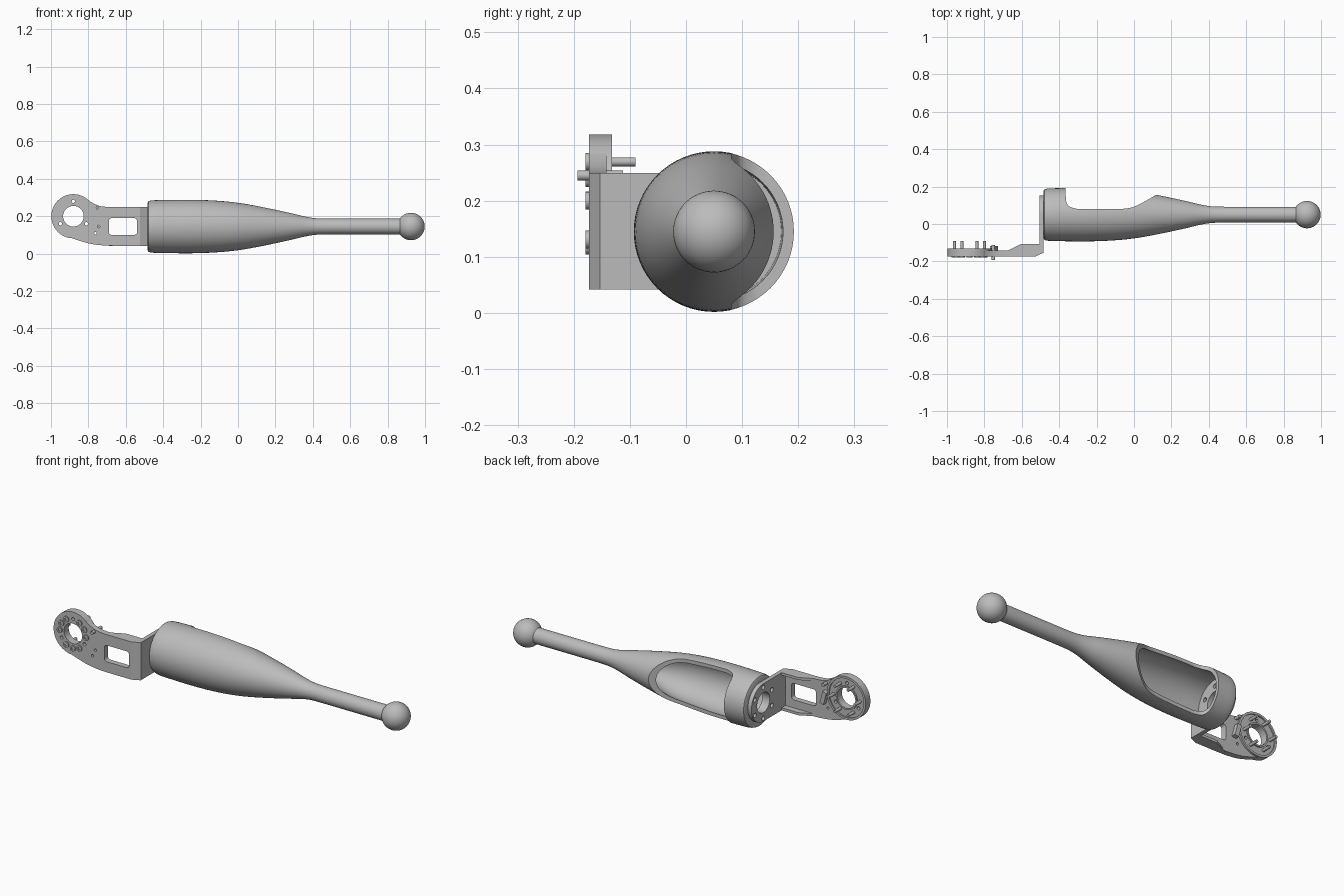
import bpy, bmesh, math
from mathutils import Vector

cube = bpy.data.objects.get("Cube")
if cube:
    bpy.data.objects.remove(cube, do_unlink=True)

grey = bpy.data.materials.new("mid grey")
grey.use_nodes = True
grey.diffuse_color = (0.5, 0.5, 0.5, 1)
grey.node_tree.nodes["Principled BSDF"].inputs["Base Color"].default_value = (0.5, 0.5, 0.5, 1)


def finish(name, bm):
    bmesh.ops.recalc_face_normals(bm, faces=bm.faces)
    mesh = bpy.data.meshes.new(name)
    bm.to_mesh(mesh)
    bm.free()
    mesh.materials.append(grey)
    ob = bpy.data.objects.new(name, mesh)
    bpy.context.collection.objects.link(ob)
    return ob


def prism(name, pts, axis, lo, hi):
    """Extrude a flat outline along one axis."""
    place = {"x": lambda a, b: (lo, a, b), "y": lambda a, b: (a, lo, b),
             "z": lambda a, b: (a, b, lo)}[axis]
    bm = bmesh.new()
    face = bm.faces.new([bm.verts.new(place(a, b)) for a, b in pts])
    res = bmesh.ops.extrude_face_region(bm, geom=[face])
    step = Vector([hi - lo if c == axis else 0 for c in "xyz"])
    bmesh.ops.translate(bm, vec=step, verts=[g for g in res["geom"] if isinstance(g, bmesh.types.BMVert)])
    return finish(name, bm)


def circle(c, r, n=32, start=0.0, turn=360.0):
    full = turn == 360
    steps = n if full else n + 1
    angles = [math.radians(start + turn * i / n) for i in range(steps)]
    return [(c[0] + r * math.cos(a), c[1] + r * math.sin(a)) for a in angles]


def rect(a0, a1, b0, b1):
    return [(a0, b0), (a1, b0), (a1, b1), (a0, b1)]


def rounded(a0, a1, b0, b1, r):
    corners = [(a1 - r, b1 - r), (a0 + r, b1 - r), (a0 + r, b0 + r), (a1 - r, b0 + r)]
    return [p for i, c in enumerate(corners) for p in circle(c, r, 4, 90 * i, 90)]


def activate(ob):
    bpy.ops.object.select_all(action="DESELECT")
    ob.select_set(True)
    bpy.context.view_layer.objects.active = ob


def cut(ob, cutters):
    for c in cutters:
        mod = ob.modifiers.new("cut", "BOOLEAN")
        mod.operation, mod.solver, mod.object = "DIFFERENCE", "EXACT", c
        activate(ob)
        bpy.ops.object.modifier_apply(modifier=mod.name)
        bpy.data.objects.remove(c, do_unlink=True)


def smooth(ob):
    activate(ob)
    bpy.ops.object.shade_smooth_by_angle(angle=math.radians(32))


def spline(pts, n=5):
    """Catmull-Rom smoothing through a few points."""
    out = []
    p = [pts[0]] + pts + [pts[-1]]
    for i in range(1, len(p) - 2):
        a, b, c, d = (Vector(q) for q in p[i - 1:i + 3])
        for k in range(n):
            t = k / n
            out.append(tuple(0.5 * (2 * b + (c - a) * t + (2 * a - 5 * b + 4 * c - d) * t ** 2
                                    + (3 * b - a - 3 * c + d) * t ** 3)))
    return out + [pts[-1]]


# Hollow handle, rod and ball: one turned profile (x, radius)
AY, AZ = 0.05, 0.145
body = spline([(-0.47, 0.138), (-0.43, 0.141), (-0.25, 0.143), (-0.1, 0.137), (0.02, 0.124),
               (0.15, 0.1), (0.28, 0.072), (0.36, 0.053), (0.42, 0.044), (0.5, 0.042)])
ball = circle((0.925, 0), 0.073, 20, 145, -145)
cavity = spline([(0.2, 0), (0.18, 0.04), (0.1, 0.082), (0, 0.107), (-0.15, 0.12), (-0.3, 0.124), (-0.46, 0.12)])
profile = [(-0.483, 0.055), (-0.483, 0.128), (-0.479, 0.135)] + body + [(0.865, 0.042)] + ball
profile += cavity + [(-0.46, 0.055), (-0.483, 0.055)]

bm = bmesh.new()
verts = [bm.verts.new((x, AY, AZ + max(r, 0))) for x, r in profile]
edges = [bm.edges.new(pair) for pair in zip(verts, verts[1:]) if pair != (verts[len(verts) - 1], None)]
# the turned wall has no face between the ball tip and the cavity end
tip = len(profile) - len(cavity) - 3
bm.edges.remove(edges[tip])
edges.pop(tip)
bmesh.ops.spin(bm, geom=verts + edges, cent=(0, AY, AZ), axis=(1, 0, 0),
               angle=math.tau, steps=64, use_duplicate=False)
bmesh.ops.remove_doubles(bm, verts=bm.verts, dist=0.0003)
handle = finish("handle_shell", bm)

# Scooped opening in the back of the shell
scoop = [(-0.365, 0.4)] + spline([(-0.365, 0.15), (-0.362, 0.12), (-0.345, 0.093), (-0.305, 0.081)])
scoop += spline([(-0.06, 0.081), (-0.01, 0.089), (0.04, 0.111), (0.12, 0.157), (0.2, 0.205)]) + [(0.2, 0.4)]
bolts = [circle((AY, AZ), 0.085, 6, 30)[i] for i in range(6)]
cut(handle, [prism("cutter", scoop, "z", -0.2, 0.5)]
    + [prism("cutter", circle(p, 0.012, 12), "x", -0.52, -0.44) for p in bolts])
smooth(handle)

# Rounded end plate that carries the shell
end = [(-0.15, 0.042), (-0.15, 0.249)] + circle((AY, AZ + 0.0005), 0.1035, 32, 90, -180)
end_plate = prism("end_plate", end, "x", -0.505, -0.483)
cut(end_plate, [prism("cutter", circle((AY, AZ), 0.055), "x", -0.6, -0.4)]
    + [prism("cutter", circle(p, 0.012, 12), "x", -0.6, -0.4) for p in bolts])
smooth(end_plate)

# Chamfered corner between the arm and the end plate
prism("corner", [(-0.525, -0.173), (-0.483, -0.153), (-0.483, -0.14), (-0.525, -0.142)], "z", 0.042, 0.249)

# Arm plate with window and small holes
RING = (-0.88, 0.2)
outline = spline([(-0.92, 0.093), (-0.86, 0.073), (-0.79, 0.053), (-0.72, 0.044), (-0.66, 0.042)])
outline += [(-0.525, 0.042), (-0.525, 0.249)]
outline += spline([(-0.69, 0.249), (-0.735, 0.254), (-0.77, 0.267), (-0.8, 0.286)]) + [(-0.88, 0.27)]
arm = prism("arm_plate", outline, "y", -0.173, -0.142)
window = rounded(-0.69, -0.54, 0.1, 0.19, 0.015)
cut(arm, [prism("cutter", window, "y", -0.3, 0),
          prism("cutter", circle(RING, 0.1), "y", -0.3, 0)]
    + [prism("cutter", circle(p, 0.007, 12), "y", -0.3, 0) for p in [(-0.745, 0.145), (-0.762, 0.11)]])
smooth(arm)

# Stiffening flanges along both edges of the arm
flange = [(-0.69, -0.15), (-0.67, -0.14), (-0.605, -0.108), (-0.5, -0.108), (-0.5, -0.15)]
for name, z in (("lower_flange", 0.042), ("upper_flange", 0.235)):
    prism(name, flange, "z", z, z + 0.014)

# Round motor mount with raised rims
mount = prism("motor_mount", circle(RING, 0.118, 64), "y", -0.173, -0.139)
spots = circle(RING, 0.08, 12)
cut(mount, [prism("cutter", circle(RING, 0.055, 48), "y", -0.3, 0)]
    + [prism("cutter", circle(spots[i], 0.009, 12), "y", -0.3, 0) for i in (3, 7, 11)])
smooth(mount)
for name, r, w in (("outer_rim", 0.118, 0.012), ("inner_rim", 0.064, 0.009)):
    rim = prism(name, circle(RING, r, 64), "y", -0.139, -0.132)
    cut(rim, [prism("cutter", circle(RING, r - w, 64), "y", -0.3, 0)])
    smooth(rim)

# Mounting screws: heads on the front, pins through the back
for i, p in enumerate(spots):
    if i % 2 and i not in (1, 5, 9):
        continue
    head = prism("screw_head", circle(p, 0.016, 20), "y", -0.179, -0.172)
    cut(head, [prism("cutter", circle(p, 0.008, 6), "y", -0.2, -0.174)])
    smooth(head)
    if i % 2 == 0:
        smooth(prism("screw_pin", circle(p, 0.008, 16), "y", -0.172, -0.09))

# Side screw and raised lug beside the mount
smooth(prism("side_screw", circle((-0.752, 0.245), 0.009, 16), "y", -0.193, -0.112))
tilt = math.radians(15)
lug = [(-0.748 + a * math.cos(tilt) - b * math.sin(tilt), 0.17 + a * math.sin(tilt) + b * math.cos(tilt))
       for a, b in rect(-0.012, 0.012, -0.035, 0.035)]
prism("lug", lug, "y", -0.145, -0.118)
